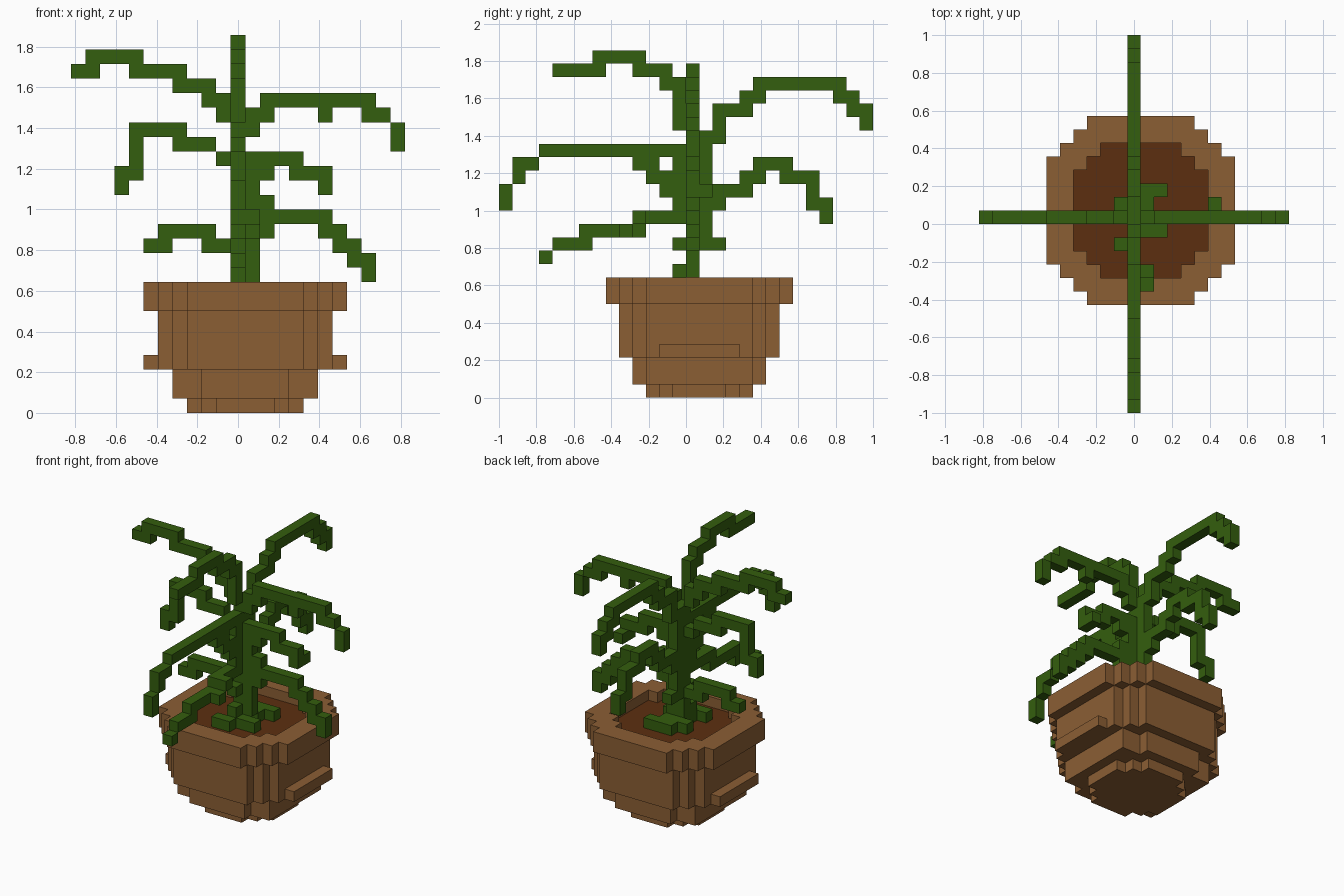
import bpy
import bmesh
from mathutils import Vector

if "Cube" in bpy.data.objects:
    bpy.data.objects.remove(bpy.data.objects["Cube"], do_unlink=True)

V = 1 / 14  # block size


def material(name, rgb):
    m = bpy.data.materials.new(name)
    m.use_nodes = True
    m.diffuse_color = (*rgb, 1)
    m.node_tree.nodes["Principled BSDF"].inputs["Base Color"].default_value = (*rgb, 1)
    return m


CLAY = material("terracotta brown", (0.258, 0.112, 0.034))
SOIL = material("dark soil", (0.107, 0.028, 0.005))
LEAF = material("leaf green", (0.034, 0.112, 0.0044))


def blocks(name, cells, mat):
    """Blocky mesh holding only the outer faces of a set of cells."""
    bm = bmesh.new()
    cells = set(cells)
    for cell in cells:
        centre = Vector((cell[0], cell[1] + 0.5, cell[2] + 0.5))
        for axis in range(3):
            for sign in (-1, 1):
                side = list(cell)
                side[axis] += sign
                if tuple(side) in cells:
                    continue
                n, u = Vector(), Vector()
                n[axis] = sign * 0.5
                u[(axis + 1) % 3] = 0.5
                w = n.cross(u) * 2
                corners = (-u - w, u - w, u + w, w - u)
                bm.faces.new([bm.verts.new((centre + n + c) * V) for c in corners])
    bmesh.ops.remove_doubles(bm, verts=bm.verts, dist=0.001)
    mesh = bpy.data.meshes.new(name)
    bm.to_mesh(mesh)
    bm.free()
    mesh.materials.append(mat)
    obj = bpy.data.objects.new(name, mesh)
    bpy.context.collection.objects.link(obj)
    return obj


def disc(taper, full, straight, levels):
    """Stepped round layer: tapering row widths around straight full rows."""
    rows = taper + [full] * straight + taper[::-1]
    return {(x, 1 - len(rows) // 2 + r, z)
            for r, w in enumerate(rows)
            for x in range(1 - w // 2, w // 2 + 1) for z in levels}


# Pot, from base to rim, with the planting hollow left open
hollow = disc([6, 8], 10, 6, (7, 8))
blocks("pot_base", disc([4, 6], 8, 4, (0,)), CLAY)
blocks("pot_lower", disc([6], 10, 8, (1, 2)), CLAY)
blocks("pot_body", disc([8, 10], 12, 8, range(3, 7)), CLAY)
blocks("pot_rim", disc([8, 10, 12], 14, 8, (7, 8)) - hollow, CLAY)
for side, x in (("right", -6), ("left", 7)):
    blocks(side + "_grip", {(x, y, 3) for y in range(-2, 4)}, CLAY)
blocks("soil", {c for c in hollow if c[2] == 7}, SOIL)

# Stem: central column thickened on two sides
stem = {(0, 0, z) for z in range(8, 20)}
stem |= {(1, 0, z) for z in range(9, 18)}
stem |= {(0, 1, z) for z in range(11, 20)}
blocks("stem", stem, LEAF)


def branch(name, axis, runs, extra=()):
    """Branch in one vertical plane; each run is (height, first, last)."""
    cells = set(extra)
    for z, a, b in runs:
        for i in range(a, b + 1):
            cells.add((i, 0, z) if axis == "x" else (0, i, z))
    blocks(name, cells - stem, LEAF)


# Branches to the right side
branch("right_upper_branch", "x", [(24, -10, -7), (23, -11, -10), (23, -7, -4),
                                   (22, -4, -2), (21, -2, -1), (20, -1, -1)])
branch("right_middle_branch", "x", [(19, -7, -4), (18, -4, -2), (17, -1, -1),
                                    (18, -7, -7), (17, -7, -7), (16, -8, -7), (15, -8, -8)])
branch("right_lower_branch", "x", [(12, -5, -2), (11, -6, -5), (11, -2, -1)])

# Branches to the left side
branch("left_upper_branch", "x", [(21, 2, 9), (20, 1, 2), (19, 1, 1), (20, 6, 6),
                                  (20, 9, 10), (19, 11, 11), (18, 11, 11)])
branch("left_middle_branch", "x", [(17, 1, 4), (16, 1, 2), (16, 4, 6), (15, 6, 6)],
       [(6, 1, 15)])
branch("left_lower_branch", "x", [(14, 1, 2), (13, 1, 6), (12, 1, 2), (12, 6, 7),
                                  (11, 7, 8), (10, 8, 9), (9, 9, 9)])

# Branches to the front
branch("front_upper_branch", "y", [(25, -7, -4), (24, -10, -7), (24, -4, -2), (23, -2, -1),
                                   (22, -1, -1), (21, -1, -1), (20, -1, -1)])
branch("front_long_branch", "y", [(18, -11, -1), (17, -13, -12), (16, -13, -13),
                                  (15, -14, -14), (14, -14, -14)])
branch("front_middle_branch", "y", [(17, -4, -3), (17, -1, -1), (16, -3, -1),
                                    (15, -2, -1), (14, -1, -1)])
branch("front_lower_branch", "y", [(13, -4, -1), (12, -8, -4), (11, -10, -8),
                                   (10, -11, -11), (11, -1, -1)],
       [(1, -4, 13), (1, -5, 12)])

# Branches to the back
branch("back_upper_branch", "y", [(23, 5, 11), (22, 4, 5), (22, 11, 12), (21, 12, 13),
                                  (20, 13, 13), (21, 2, 4), (20, 2, 2), (19, 2, 2)])
branch("back_lower_branch", "y", [(17, 5, 7), (16, 4, 5), (16, 7, 9), (15, 9, 9), (14, 9, 10),
                                  (13, 10, 10), (15, 2, 4), (14, 2, 2), (11, 2, 2)])

# Small shoots lying on the soil
branch("soil_shoots", "y", [(8, -2, 2), (9, -1, -1)],
       [(1, 1, 8), (1, 2, 8), (2, 2, 8), (-1, 1, 8), (1, -1, 8), (2, -1, 8), (-1, -2, 8)])
